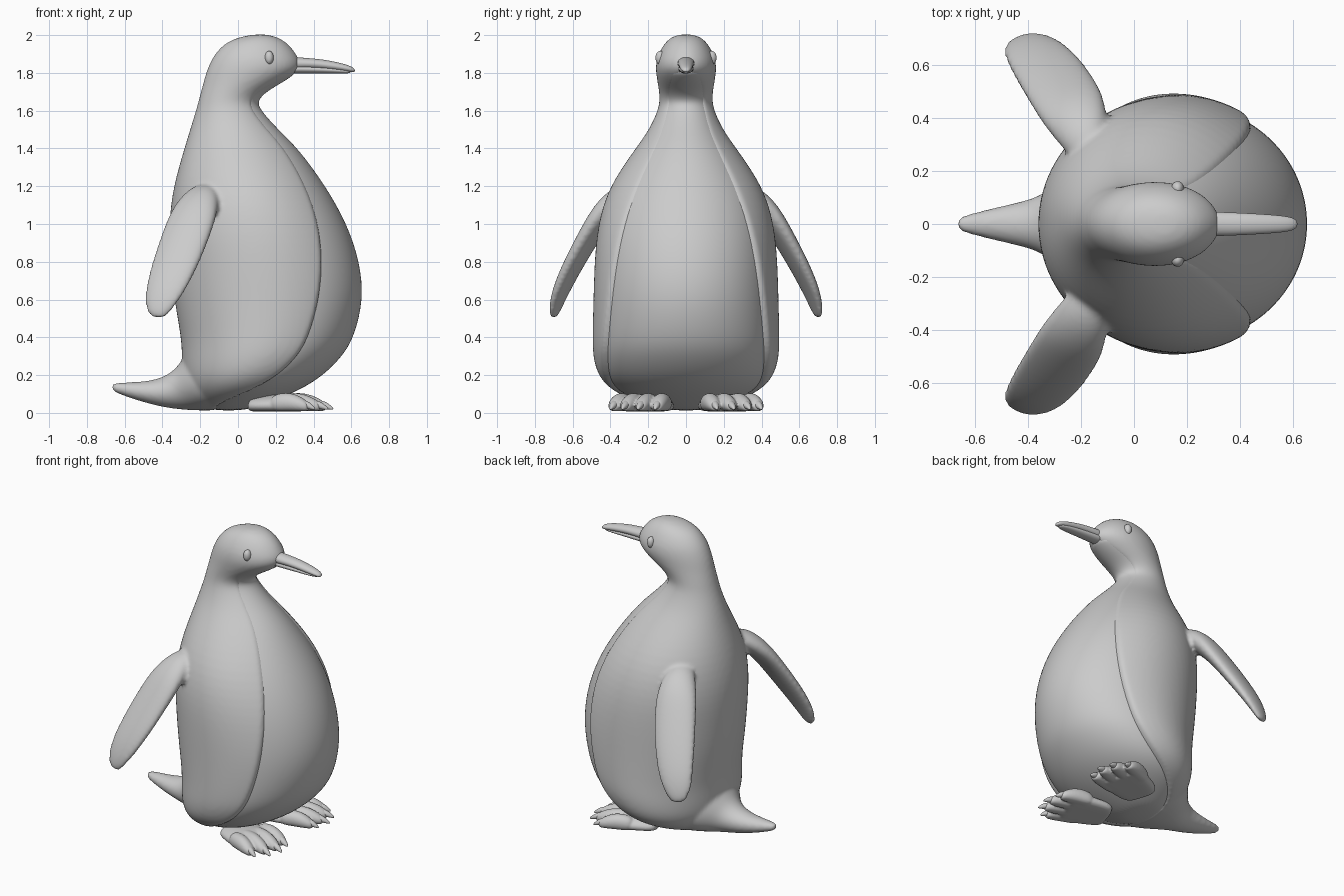
import bpy, bmesh
from math import sin, cos, pi, radians
from mathutils import Vector

if "Cube" in bpy.data.objects:
    bpy.data.objects.remove(bpy.data.objects["Cube"])


def loft(name, rings, mirror=False, floor=None):
    """Skin closed rings of points into a capped, smooth solid."""
    bm = bmesh.new()
    n = len(rings[0])
    vs = []
    for ring in rings:
        row = []
        for p in ring:
            p = Vector(p)
            if floor is not None:
                p.z = max(p.z, floor)
            row.append(bm.verts.new(p))
        vs.append(row)
    for a, b in zip(vs, vs[1:]):
        for i in range(n):
            j = (i + 1) % n
            bm.faces.new((a[i], a[j], b[j], b[i]))
    bm.faces.new(vs[0])
    bm.faces.new(vs[-1])
    bmesh.ops.recalc_face_normals(bm, faces=bm.faces[:])
    me = bpy.data.meshes.new(name)
    bm.to_mesh(me)
    bm.free()
    for f in me.polygons:
        f.use_smooth = True
    ob = bpy.data.objects.new(name, me)
    bpy.context.collection.objects.link(ob)
    if mirror:
        m = ob.modifiers.new("mirror", 'MIRROR')
        m.use_axis = (False, True, False)
    s = ob.modifiers.new("smooth", 'SUBSURF')
    s.levels = s.render_levels = 2
    return ob


def tube(name, stations, side, up, n=14, **kw):
    """Loft ellipses: stations are (x, y, z, half width, half height)."""
    side, up = Vector(side).normalized(), Vector(up).normalized()
    rings = [[Vector((x, y, z)) + side * (w * cos(2 * pi * i / n)) + up * (h * sin(2 * pi * i / n))
              for i in range(n)] for x, y, z, w, h in stations]
    return loft(name, rings, **kw)


def fuse(name, parts, voxel, iterations):
    """Merge solids into one skin with softly blended joints."""
    deps = bpy.context.evaluated_depsgraph_get()
    bm = bmesh.new()
    for ob in parts:
        ev = ob.evaluated_get(deps)
        bm.from_mesh(ev.to_mesh())
        ev.to_mesh_clear()
    me = bpy.data.meshes.new(name)
    bm.to_mesh(me)
    bm.free()
    for ob in parts:
        bpy.data.objects.remove(ob)
    ob = bpy.data.objects.new(name, me)
    bpy.context.collection.objects.link(ob)
    r = ob.modifiers.new("fuse", 'REMESH')
    r.mode, r.voxel_size, r.use_smooth_shade = 'VOXEL', voxel, True
    s = ob.modifiers.new("blend", 'SMOOTH')
    s.factor, s.iterations = .5, iterations
    return ob


# Body stations: z, back x, front x, half width, opening angle of the coat
BODY = [
    (2.004, .10, .14, .02, 4), (1.997, .04, .185, .06, 4), (1.98, -.022, .228, .09, 4),
    (1.95, -.08, .27, .12, 4), (1.89, -.132, .317, .153, 4), (1.83, -.16, .335, .163, 6),
    (1.785, -.175, .292, .158, 20), (1.74, -.186, .22, .15, 34), (1.70, -.197, .15, .143, 40),
    (1.65, -.21, .1, .14, 42), (1.60, -.223, .122, .15, 42), (1.50, -.255, .213, .195, 41),
    (1.40, -.285, .32, .268, 40), (1.20, -.345, .467, .41, 42), (1.00, -.37, .58, .47, 47),
    (.80, -.358, .648, .487, 53), (.60, -.34, .668, .492, 58), (.40, -.302, .617, .497, 62),
    (.30, -.298, .555, .495, 64), (.20, -.295, .455, .47, 69), (.13, -.275, .345, .41, 80),
    (.08, -.25, .23, .32, 95), (.04, -.22, .12, .21, 115), (.012, -.15, .03, .11, 130)]

# Coat: back and sides, closed by a chord hidden behind the belly
steps = [0, .012] + [i / 26 for i in range(1, 26)] + [.988, 1]
rings = []
for z, x0, x1, w, ang in BODY:
    cx, a, t0 = (x0 + x1) / 2, (x1 - x0) / 2, radians(ang)
    arc = [(cx + a * cos(t), w * sin(t), z) for t in (t0 + (2 * pi - 2 * t0) * s for s in steps)]
    ex, ey = arc[0][0], arc[0][1]
    rings.append(arc + [(ex, ey * k, z) for k in (-.9, -.4, .4, .9)])
coat = loft("coat_shell", rings)

# Belly: slightly narrower, showing through the opening
rings = []
for z, x0, x1, w, ang in BODY[5:]:
    a = (x1 - x0) / 2 * .915
    rings.append([(x1 - a + a * cos(2 * pi * i / 32), w * .915 * sin(2 * pi * i / 32), z) for i in range(32)])
loft("belly", rings)

# Tail sweeping out of the coat
tail_path = [(-.668, .12, .153, .018), (-.65, .108, .16, .032), (-.58, .08, .162, .05), (-.48, .05, .168, .074),
             (-.40, .03, .187, .092), (-.33, .02, .23, .12), (-.28, .014, .31, .18),
             (-.2, .01, .33, .28), (-.05, .01, .25, .31)]
tail = tube("tail", [(x, 0, (lo + hi) / 2, w, (hi - lo) / 2) for x, lo, hi, w in tail_path],
            (0, 1, 0), (0, 0, 1), n=20)

# Flippers
flipper = tube("flipper", [(-.16, .24, 1.19, .05, .05), (-.185, .33, 1.16, .09, .07), (-.222, .415, 1.08, .125, .072),
                           (-.26, .485, .985, .135, .06), (-.328, .59, .80, .131, .052), (-.385, .658, .66, .113, .044),
                           (-.42, .69, .565, .082, .033), (-.436, .705, .5, .042, .018)],
               (.93, .31, -.2), (.23, .78, .58), mirror=True)
fuse("coat", [coat, tail, flipper], .0125, 6)

# Beak halves
tube("upper_beak", [(.26, 0, 1.85, .047, .04), (.33, 0, 1.85, .046, .031), (.42, 0, 1.848, .042, .028),
                    (.52, 0, 1.835, .036, .024), (.59, 0, 1.822, .029, .018), (.62, 0, 1.812, .015, .01)],
     (0, 1, 0), (0, 0, 1), n=20)
tube("lower_beak", [(.26, 0, 1.82, .043, .024), (.33, 0, 1.82, .042, .024), (.45, 0, 1.817, .036, .02),
                    (.55, 0, 1.81, .029, .014), (.6, 0, 1.806, .015, .008)], (0, 1, 0), (0, 0, 1), n=20)

# Eyes
tube("eye", [(.165, y, 1.88, .026 * k, .04 * k) for y, k in ((.11, .8), (.135, 1), (.15, .85), (.162, .4))],
     (1, 0, 0), (0, 0, 1), mirror=True)

# Feet, splayed outwards: sole and toes fused, then claws
fx, fy = cos(radians(18)), sin(radians(18))


def foot_tube(name, stations, **kw):
    """Stations are (forward, sideways, z, half width, half height) from the foot centre."""
    return tube(name, [(.2 + f * fx - s * fy, .205 + f * fy + s * fx, z, w, h) for f, s, z, w, h in stations],
                (-fy, fx, 0), (0, 0, 1), mirror=True, floor=.008, **kw)


foot = [foot_tube("sole", [(-.135, 0, .035, .08, .04), (-.115, 0, .036, .125, .05), (0, 0, .04, .145, .06),
                           (.1, 0, .04, .155, .065), (.16, 0, .03, .14, .045)])]
claws = []
for base, tip, reach in [(-.105, -.125, .25), (-.036, -.045, .295), (.036, .042, .295), (.105, .122, .25)]:
    def at(k, z, w, h):
        return reach * k, base + (tip - base) * k, z, w, h
    foot.append(foot_tube("toe", [at(0, .045, .045, .05), at(.35, .055, .05, .058), at(.6, .05, .048, .052),
                                  at(.8, .038, .038, .036), at(.9, .03, .022, .02)], n=10))
    claws.append(foot_tube(f"claw_{len(claws) + 1}", [at(.65, .048, .024, .026), at(.84, .044, .024, .025),
                                                      at(.96, .032, .016, .016), at(1.04, .02, .005, .005)], n=8))
fuse("feet", foot, .007, 3)
